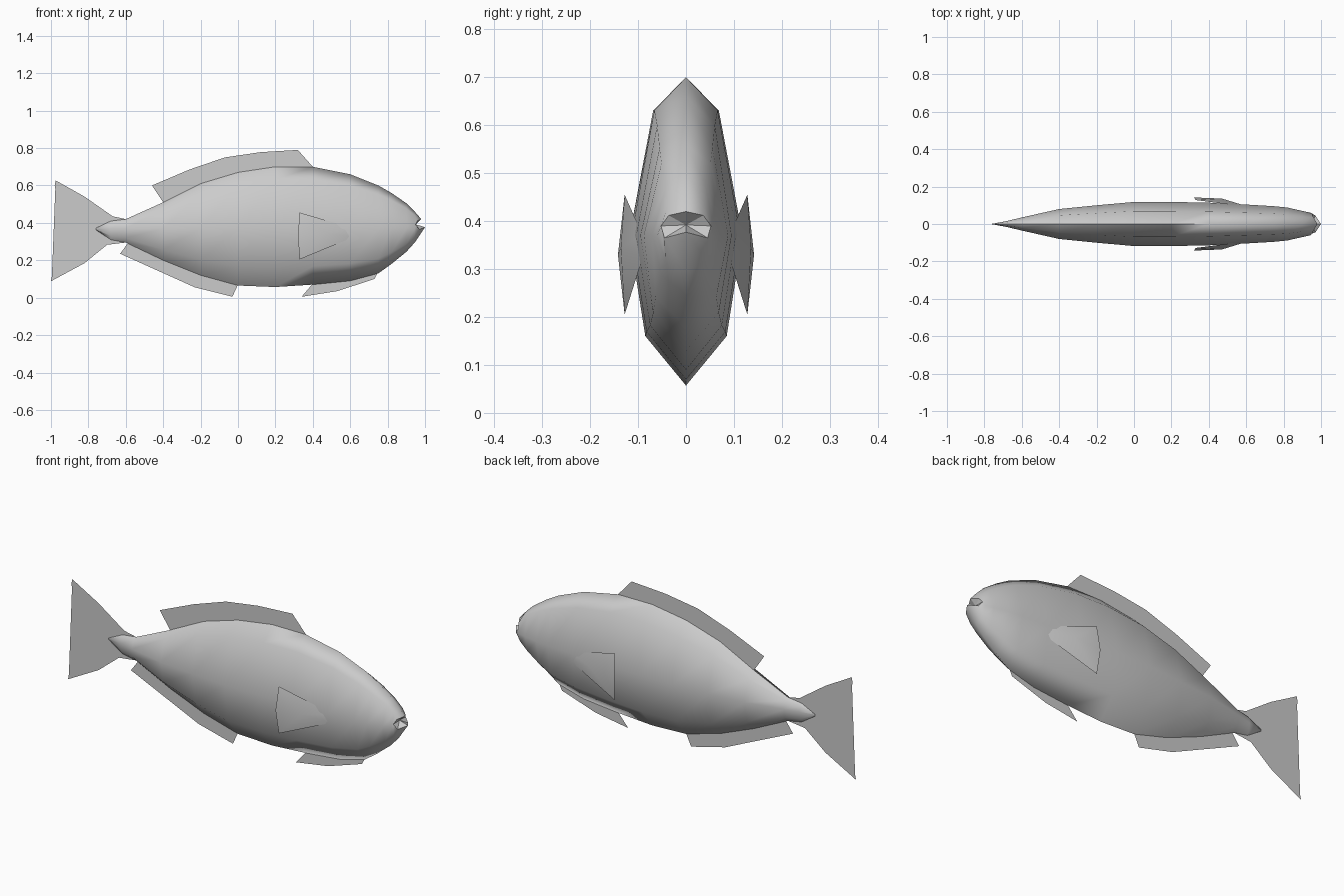
import bpy
import bmesh

cube = bpy.data.objects.get("Cube")
if cube:
    bpy.data.objects.remove(cube, do_unlink=True)

grey = bpy.data.materials.new("fish grey")
grey.use_nodes = True
colour = (0.6, 0.6, 0.6, 1)
grey.diffuse_color = colour
grey.node_tree.nodes["Principled BSDF"].inputs["Base Color"].default_value = colour


def finish(name, bm):
    """Turn a bmesh into a named object in the scene."""
    mesh = bpy.data.meshes.new(name)
    bm.to_mesh(mesh)
    bm.free()
    mesh.materials.append(grey)
    obj = bpy.data.objects.new(name, mesh)
    bpy.context.collection.objects.link(obj)
    return obj


def flat_fin(name, outline):
    """Thin sheet in the middle plane from (x, z) points."""
    bm = bmesh.new()
    face = bm.faces.new([bm.verts.new((x, 0, z)) for x, z in outline])
    bmesh.ops.triangulate(bm, faces=[face])
    return finish(name, bm)


def ring_points(half):
    """Close a half outline, top to bottom, by mirroring it in y."""
    return half + [(x, -y, z) for x, y, z in half[-2:0:-1]]


# Body: eight-sided sections (x, top, bottom, half width) from tail to head
MID = 0.37
sections = [
    (-.76, .372, .362, .001), (-.68, .41, .31, .016), (-.6, .42, .295, .035),
    (-.4, .51, .20, .08), (-.2, .61, .12, .10), (0, .67, .065, .118),
    (.2, .70, .057, .118), (.4, .70, .07, .114), (.6, .66, .09, .104),
    (.75, .60, .13, .095), (.82, .56, .18, .088), (.9, .505, .245, .07),
    (.945, .46, .295, .06),
]
rings = []
for x, top, bottom, w in sections:
    rings.append(ring_points([
        (x, 0, top), (x, .58 * w, MID + .79 * (top - MID)), (x, w, MID),
        (x, .72 * w, MID + .67 * (bottom - MID)), (x, 0, bottom)]))
# Lips: mouth corners sit further back than the upper and lower lip
rings.append(ring_points([
    (.98, 0, .42), (.96, .036, .412), (.95, .052, .39),
    (.97, .045, .365), (1, 0, .377)]))

bm = bmesh.new()
loops = [[bm.verts.new(p) for p in ring] for ring in rings]
for a, b in zip(loops, loops[1:]):
    for i in range(8):
        j = (i + 1) % 8
        bm.faces.new((a[i], a[j], b[j], b[i]))
bm.faces.new(loops[0])
throat = bm.verts.new((.95, 0, .392))
for i in range(8):
    bm.faces.new((loops[-1][i], loops[-1][(i + 1) % 8], throat))
bmesh.ops.recalc_face_normals(bm, faces=bm.faces)
for f in bm.faces:
    f.smooth = throat not in f.verts
# Ridge and keel stay sharp behind the head, and so does the lip edge
for e in bm.edges:
    on_middle = all(abs(v.co.y) < 1e-5 and v.co.x < .41 for v in e.verts)
    on_lip = any(throat in f.verts for f in e.link_faces)
    e.smooth = not (on_middle or on_lip)
finish("body", bm)

# Fins in the middle plane
flat_fin("dorsal_fin", [
    (-.4, .51), (-.46, .6), (-.26, .685), (-.07, .75), (.12, .778),
    (.32, .79), (.4, .7), (.2, .69), (0, .66), (-.2, .6)])
flat_fin("anal_fin", [
    (-.59, .29), (-.63, .235), (-.23, .055), (-.03, .005), (0, .07),
    (-.2, .13), (-.4, .21)])
flat_fin("ventral_fin", [
    (.4, .075), (.34, .005), (.53, .035), (.73, .1), (.75, .14), (.6, .1)])
flat_fin("tail_fin", [
    (-.6, .42), (-.67, .435), (-.82, .54), (-.975, .627), (-.98, .6),
    (-.92, .46), (-.845, .36), (-.92, .255), (-.995, .115), (-1, .088),
    (-.82, .185), (-.7, .283), (-.6, .295)])

# Pectoral fins: sheets bowed outwards, rooted in the flanks
for name, side in (("left", 1), ("right", -1)):
    # the fish faces +x, so these lie at +y and -y
    bm = bmesh.new()
    top, rear, low, centre, root_low, root_top = [
        bm.verts.new((x, side * y, z)) for x, y, z in (
            (.33, .128, .455), (.32, .142, .33), (.33, .128, .205),
            (.47, .136, .345), (.62, .09, .325), (.62, .09, .37))]
    for verts in ((top, rear, centre), (rear, low, centre),
                  (low, root_low, centre), (root_low, root_top, centre),
                  (root_top, top, centre)):
        bm.faces.new(verts).smooth = True
    if side < 0:
        bmesh.ops.reverse_faces(bm, faces=bm.faces)
    finish(name + "_flank_fin" if side else name, bm)
